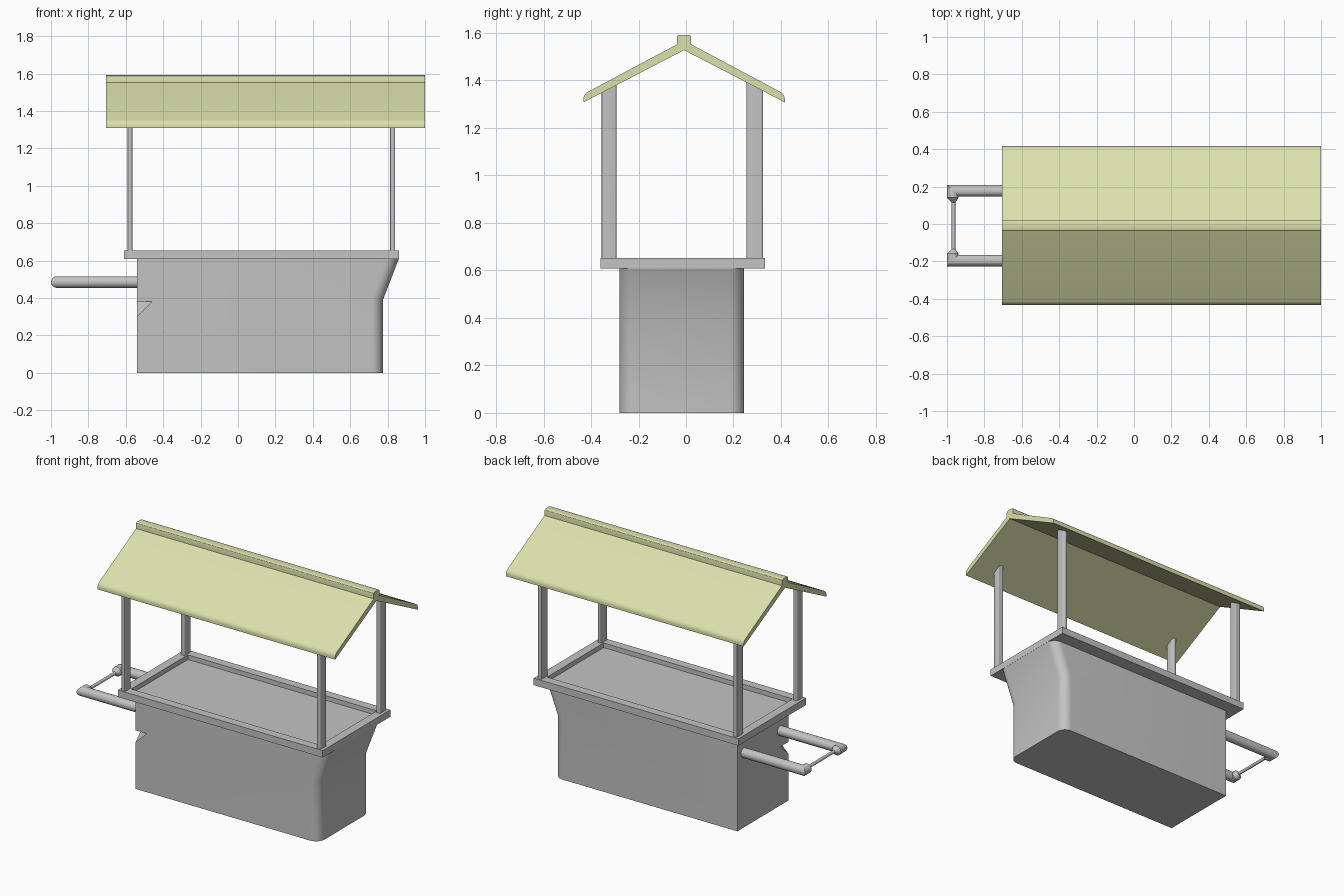
import bpy, bmesh, math
from mathutils import Vector

if "Cube" in bpy.data.objects:
    bpy.data.objects.remove(bpy.data.objects["Cube"])


def material(name, color):
    m = bpy.data.materials.new(name)
    m.use_nodes = True
    m.diffuse_color = (*color, 1)
    m.node_tree.nodes["Principled BSDF"].inputs["Base Color"].default_value = (*color, 1)
    return m


GREY = material("plain grey", (0.55, 0.55, 0.55))
ROOF = material("pale straw", (0.71, 0.75, 0.41))


def finish(bm, name, mat):
    bmesh.ops.recalc_face_normals(bm, faces=bm.faces)
    mesh = bpy.data.meshes.new(name)
    bm.to_mesh(mesh)
    bm.free()
    ob = bpy.data.objects.new(name, mesh)
    bpy.context.collection.objects.link(ob)
    mesh.materials.append(mat)
    bpy.ops.object.select_all(action="DESELECT")
    ob.select_set(True)
    bpy.context.view_layer.objects.active = ob
    bpy.ops.object.shade_smooth_by_angle(angle=math.radians(30))
    return ob


def prism(points, offset):
    """Extrude a closed 3D outline along an offset."""
    bm = bmesh.new()
    face = bm.faces.new([bm.verts.new(p) for p in points])
    ext = bmesh.ops.extrude_face_region(bm, geom=[face])["geom"]
    bmesh.ops.translate(bm, vec=offset, verts=[v for v in ext if isinstance(v, bmesh.types.BMVert)])
    bmesh.ops.recalc_face_normals(bm, faces=bm.faces)
    return bm


def round_edges(bm, rule, radius, segments=6):
    edges = [e for e in bm.edges if rule(*(v.co for v in e.verts))]
    bmesh.ops.bevel(bm, geom=edges, offset=radius, segments=segments, profile=0.5,
                    affect="EDGES", clamp_overlap=True)


# Cart body: side profile flaring out at one end, with rounded end corners
outline = [(-0.54, 0), (0.775, 0), (0.775, 0.39), (0.86, 0.61), (-0.54, 0.61)]
bm = prism([(x, -0.28, z) for x, z in outline], (0, 0.525, 0))
round_edges(bm, lambda a, b: min(a.x, b.x) > 0.7 and abs(a.y - b.y) < 0.01, 0.06, 8)
body = finish(bm, "cart_body", GREY)

# Small corner notch in the body
cut = bmesh.new()
corner = Vector((-0.58, -0.32, 0.38))
tips = [corner + 0.16 * Vector(d) for d in ((0, 0, 0), (1, 0, 0), (0, 1, 0), (0, 0, -1))]
bmesh.ops.convex_hull(cut, input=[cut.verts.new(t) for t in tips])
cutter = finish(cut, "notch_cutter", GREY)
cutter.hide_render = True
mod = body.modifiers.new("notch", "BOOLEAN")
mod.operation = "DIFFERENCE"
mod.object = cutter
bpy.context.view_layer.objects.active = body
bpy.ops.object.modifier_apply(modifier=mod.name)
bpy.data.objects.remove(cutter)

# Counter top with a sunken tray
bm = prism([(-0.61, -0.36, 0.608), (0.86, -0.36, 0.608), (0.86, 0.333, 0.608), (-0.61, 0.333, 0.608)],
           (0, 0, 0.045))
top = max(bm.faces, key=lambda f: f.calc_center_median().z)
bmesh.ops.inset_region(bm, faces=[top], thickness=0.08)
rim = bmesh.ops.extrude_face_region(bm, geom=[top])["geom"]
bmesh.ops.translate(bm, vec=(0, 0, -0.03), verts=[v for v in rim if isinstance(v, bmesh.types.BMVert)])
bmesh.ops.delete(bm, geom=[f for f in bm.faces if f == top], context="FACES_ONLY")
finish(bm, "counter_top", GREY)

# Roof: folded slab with rounded eaves and a ridge cap
MID = -0.008
half = [(0.03, 1.592), (0.03, 1.552), (0.424, 1.342), (0.424, 1.308)]
section = [(MID + y, z) for y, z in half] + [(MID, 1.528)] + [(MID - y, z) for y, z in reversed(half)]
bm = prism([(-0.705, y, z) for y, z in section], (1.705, 0, 0))


def along_x(a, b):
    return abs(a.x - b.x) > 1


round_edges(bm, lambda a, b: along_x(a, b) and a.z > 1.58, 0.01, 3)
round_edges(bm, lambda a, b: along_x(a, b) and 1.33 < a.z < 1.36, 0.02, 5)
finish(bm, "roof", ROOF)

# Four posts with tops sloped to meet the roof
for x, end in ((-0.577, "right"), (0.826, "left")):
    for inner, outer, side in ((-0.292, -0.355, "front"), (0.255, 0.325, "back")):
        def top_z(y):
            return 1.54 - 0.52 * abs(y - MID)
        pts = [(inner, 0.64), (outer, 0.64), (outer, top_z(outer)), (inner, top_z(inner))]
        bm = prism([(x - 0.014, y, z) for y, z in pts], (0.028, 0, 0))
        round_edges(bm, lambda a, b: abs(a.z - b.z) > 0.2, 0.008, 3)
        finish(bm, f"post_{side}_{end}", GREY)

# Push handle: two thick bars mitred and tapered into a thin crossbar
Z, SIDES = 0.485, 20
# each ring: centre x, centre y, cross-section axis in plan, radius
half = [(-0.53, 0.187, (0, 1), 0.031), (-0.969, 0.187, (-1, 1), 0.031),
        (-0.969, 0.15, (-1, 0), 0.031), (-0.965, 0.125, (-1, 0), 0.01)]
rings = half + [(x, -y, (ax, -ay), r) for x, y, (ax, ay), r in reversed(half)]
bm = bmesh.new()
loops = []
for x, y, (ax, ay), r in rings:
    loop = []
    for i in range(SIDES):
        t = math.tau * i / SIDES
        c, s = r * math.cos(t), r * math.sin(t)
        loop.append(bm.verts.new((x + c * ax, y - 0.009 + c * ay, Z + s)))
    loops.append(loop)
for a, b in zip(loops, loops[1:]):
    for i in range(SIDES):
        j = (i + 1) % SIDES
        bm.faces.new((a[i], a[j], b[j], b[i]))
for loop in (loops[0], loops[-1]):
    bm.faces.new(loop)
finish(bm, "push_handle", GREY)
